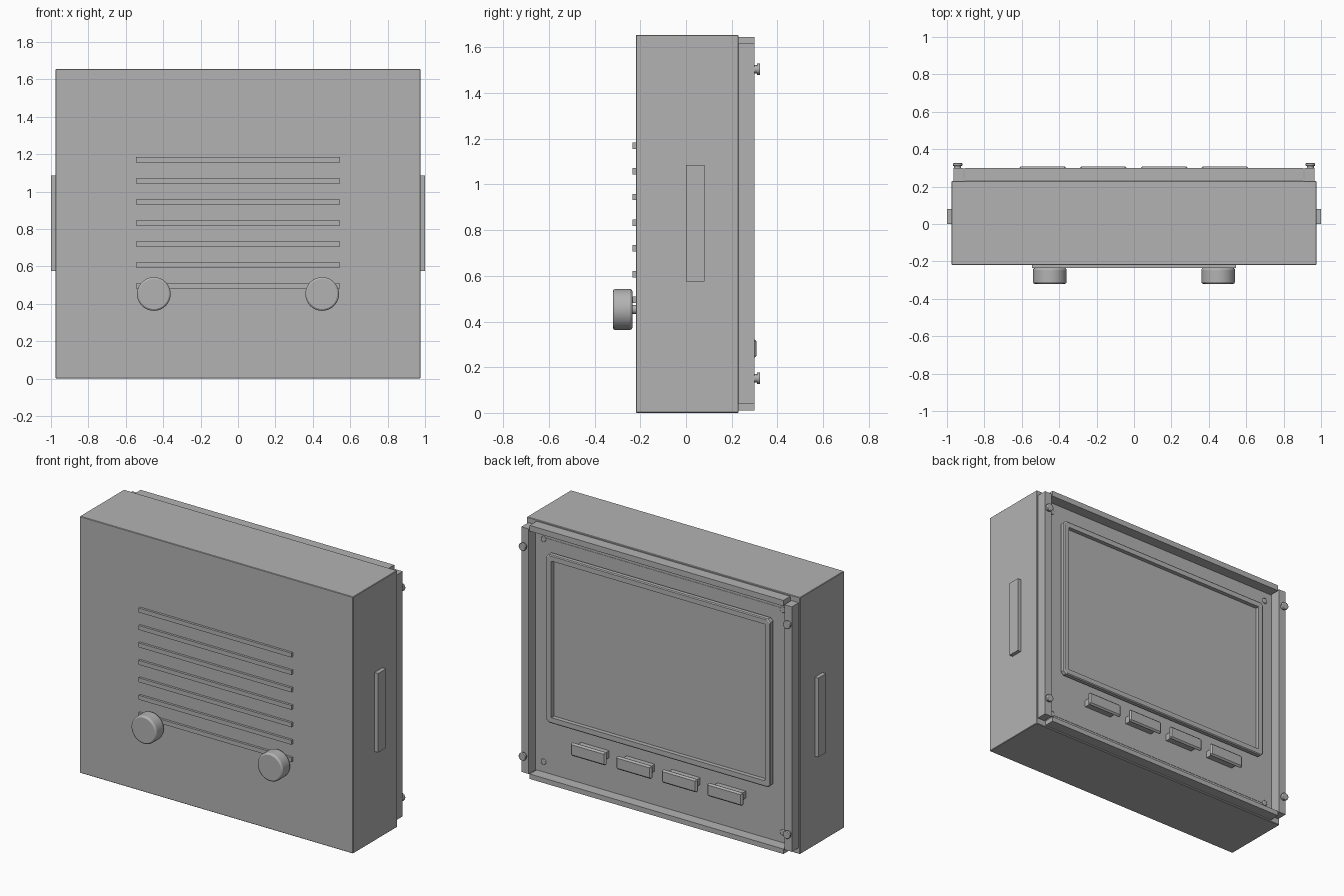
import bpy
import math
from mathutils import Matrix, Vector

cube = bpy.data.objects.get("Cube")
if cube:
    bpy.data.objects.remove(cube, do_unlink=True)

grey = bpy.data.materials.new("plain_grey")
grey.use_nodes = True
grey.diffuse_color = (0.45, 0.45, 0.45, 1)
grey.node_tree.nodes["Principled BSDF"].inputs["Base Color"].default_value = (0.45, 0.45, 0.45, 1)


def finish(obj, name, bevel=0, segments=1):
    obj.name = name
    obj.data.materials.append(grey)
    if bevel:
        mod = obj.modifiers.new("edge", "BEVEL")
        mod.width = bevel
        mod.segments = segments
    return obj


def box(name, x, y, z, bevel=0):
    """Box from (min, max) pairs on each axis."""
    bpy.ops.mesh.primitive_cube_add(size=1)
    obj = bpy.context.object
    size = Vector((x[1] - x[0], y[1] - y[0], z[1] - z[0]))
    centre = Vector((sum(x), sum(y), sum(z))) / 2
    obj.data.transform(Matrix.Translation(centre) @ Matrix.Diagonal(size.to_4d()))
    return finish(obj, name, bevel)


def rod(name, x, z, y, radius, sides=24, bevel=0):
    """Cylinder lying along y."""
    bpy.ops.mesh.primitive_cylinder_add(
        vertices=sides, radius=radius, depth=y[1] - y[0],
        location=(x, sum(y) / 2, z), rotation=(math.pi / 2, 0, 0))
    obj = bpy.context.object
    bpy.ops.object.shade_smooth_by_angle(angle=math.radians(35))
    return finish(obj, name, bevel, 2)


# Main case
box("case", (-0.975, 0.975), (-0.22, 0.23), (0, 1.655), 0.003)

# Front grille slats
for i in range(7):
    z = 0.495 + i * 0.1125
    box(f"grille_slat_{i + 1}", (-0.545, 0.545), (-0.235, -0.215), (z - 0.014, z + 0.014))

# Parts that repeat on both sides
for side, s in (("left", 1), ("right", -1)):
    def span(a, b):
        return tuple(sorted((s * a, s * b)))

    rod(f"{side}_knob", s * 0.45, 0.453, (-0.32, -0.235), 0.09, 40, 0.01)
    rod(f"{side}_knob_shaft", s * 0.45, 0.453, (-0.24, -0.215), 0.02)
    box(f"{side}_grip", span(0.97, 1.0), (0, 0.08), (0.575, 1.085))
    box(f"{side}_rear_rail", span(0.912, 0.965), (0.225, 0.3), (0.04, 1.62))
    for level, z in (("lower", 0.152), ("upper", 1.505)):
        rod(f"{side}_{level}_bolt_neck", s * 0.943, z, (0.295, 0.312), 0.019, 16)
        rod(f"{side}_{level}_bolt_head", s * 0.943, z, (0.31, 0.325), 0.025, 16, 0.003)
    for level, z in (("lower", 0.11), ("upper", 1.545)):
        rod(f"{side}_{level}_panel_screw", s * 0.853, z, (0.225, 0.238), 0.018, 16, 0.003)

# Rear rails across the top and bottom
box("bottom_rear_rail", (-0.905, 0.905), (0.225, 0.3), (0.01, 0.042))
box("top_rear_rail", (-0.905, 0.905), (0.225, 0.3), (1.608, 1.645))

# Rear panel and screen
box("rear_panel", (-0.853, 0.853), (0.225, 0.232), (0.105, 1.555))
box("screen", (-0.77, 0.77), (0.23, 0.258), (0.43, 1.45))


def bezel(name, outer_x, outer_z, y, width, chamfer):
    """Chamfered picture-frame ring facing the rear."""
    def loop(w, c, depth):
        x0, z0, z1 = outer_x - w, outer_z[0] + w, outer_z[1] - w
        pts = [(x0, z0 + c), (x0, z1 - c), (x0 - c, z1), (c - x0, z1),
               (-x0, z1 - c), (-x0, z0 + c), (c - x0, z0), (x0 - c, z0)]
        return [(px, depth, pz) for px, pz in pts]

    rings = [loop(0, chamfer, y[0]), loop(0, chamfer, y[1] - 0.005),
             loop(0.006, chamfer, y[1]), loop(width, 0.002, y[1]),
             loop(width, 0.002, y[0])]
    n, count = 8, len(rings)
    verts = [v for ring in rings for v in ring]
    faces = [(r * n + i, r * n + (i + 1) % n,
              (r + 1) % count * n + (i + 1) % n, (r + 1) % count * n + i)
             for r in range(count) for i in range(n)]
    mesh = bpy.data.meshes.new(name)
    mesh.from_pydata(verts, [], faces)
    obj = bpy.data.objects.new(name, mesh)
    bpy.context.collection.objects.link(obj)
    finish(obj, name)
    bpy.ops.object.select_all(action="DESELECT")
    obj.select_set(True)
    bpy.context.view_layer.objects.active = obj
    bpy.ops.object.mode_set(mode="EDIT")
    bpy.ops.mesh.select_all(action="SELECT")
    bpy.ops.mesh.normals_make_consistent(inside=False)
    bpy.ops.object.mode_set(mode="OBJECT")


bezel("screen_bezel", 0.8, (0.4, 1.485), (0.255, 0.285), 0.038, 0.018)

# Row of rear buttons on short stems
for i in range(4):
    x = -0.489 + i * 0.325
    box(f"button_{i + 1}", (x - 0.127, x + 0.127), (0.285, 0.308), (0.24, 0.325), 0.01)
    box(f"button_stem_{i + 1}", (x - 0.1, x + 0.1), (0.23, 0.29), (0.26, 0.305))
